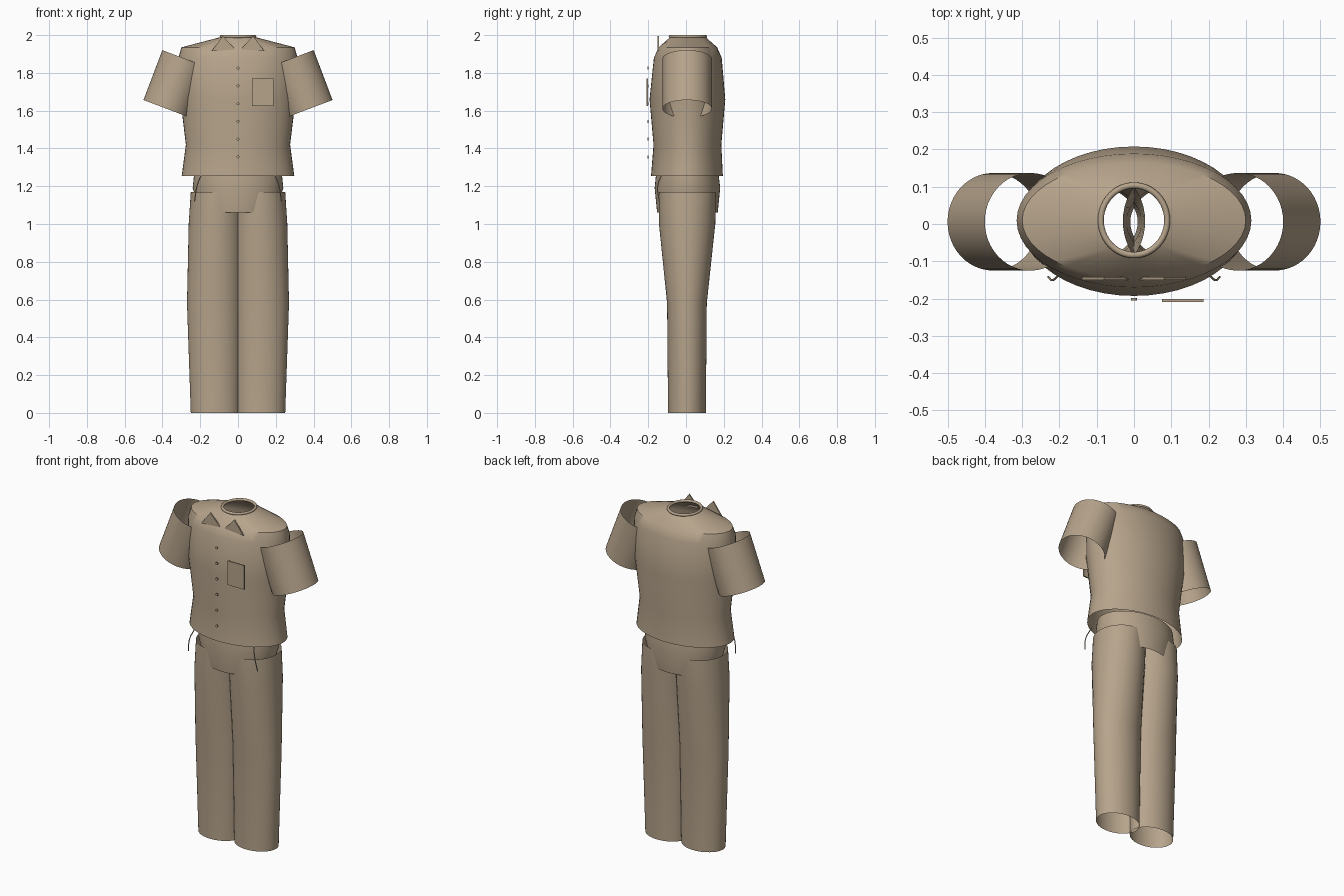
import bpy, bmesh, math
from mathutils import Vector, Matrix

cube = bpy.data.objects.get("Cube")
if cube:
    bpy.data.objects.remove(cube, do_unlink=True)

khaki = bpy.data.materials.new("khaki_cloth")
khaki.use_nodes = True
khaki.diffuse_color = (0.47, 0.37, 0.26, 1)
khaki.node_tree.nodes["Principled BSDF"].inputs["Base Color"].default_value = khaki.diffuse_color


def finish(bm, name, smooth=True):
    bmesh.ops.recalc_face_normals(bm, faces=bm.faces[:])
    mesh = bpy.data.meshes.new(name)
    bm.to_mesh(mesh)
    bm.free()
    obj = bpy.data.objects.new(name, mesh)
    bpy.context.collection.objects.link(obj)
    mesh.materials.append(khaki)
    if smooth:
        bpy.ops.object.select_all(action='DESELECT')
        obj.select_set(True)
        bpy.context.view_layer.objects.active = obj
        bpy.ops.object.shade_smooth_by_angle(angle=math.radians(40))
    return obj


def tube(name, rings, sides=48):
    """Open cloth tube through ellipses (z, centre x, half width, front y, back y)."""
    bm = bmesh.new()
    loops = []
    for z, cx, hw, front, back in rings:
        cy, hd = (front + back) / 2, (back - front) / 2
        angles = [2 * math.pi * i / sides for i in range(sides)]
        loops.append([bm.verts.new((cx + hw * math.cos(a), cy + hd * math.sin(a), z)) for a in angles])
    for low, high in zip(loops, loops[1:]):
        for i in range(sides):
            j = (i + 1) % sides
            bm.faces.new((low[i], low[j], high[j], high[i]))
    return finish(bm, name)


def plate(name, outline, y, depth):
    """Flat piece in the xz plane, extruded backwards."""
    bm = bmesh.new()
    face = bm.faces.new([bm.verts.new((x, y, z)) for x, z in outline])
    new = bmesh.ops.extrude_face_region(bm, geom=[face])["geom"]
    bmesh.ops.translate(bm, vec=(0, depth, 0), verts=[v for v in new if isinstance(v, bmesh.types.BMVert)])
    return finish(bm, name, False)


# Shirt body, open at hem and neck
tube("shirt_body", [
    (1.255, 0, 0.298, -0.185, 0.195),
    (1.42, 0, 0.276, -0.172, 0.187),
    (1.66, 0, 0.305, -0.193, 0.208),
    (1.88, 0, 0.315, -0.17, 0.189),
    (1.935, 0, 0.30, -0.145, 0.165),
    (1.99, 0, 0.09, -0.083, 0.103)])

# Neck band
bpy.ops.mesh.primitive_torus_add(major_radius=0.089, minor_radius=0.008, major_segments=48,
                                 minor_segments=10, location=(0, 0.01, 1.992))
band = bpy.context.object
band.name = "neck_band"
band.scale = (1, 1.05, 1)
band.data.materials.append(khaki)
bpy.ops.object.shade_smooth()

# Pelvis of the trousers
tube("trouser_hips", [
    (1.06, 0, 0.20, -0.153, 0.168),
    (1.19, 0, 0.24, -0.166, 0.181),
    (1.27, 0, 0.232, -0.158, 0.172)])

for side, s in (("left", 1), ("right", -1)):
    # Trouser leg
    tube(side + "_trouser_leg", [
        (0.0, s * 0.12, 0.13, -0.095, 0.105),
        (0.58, s * 0.125, 0.145, -0.10, 0.11),
        (1.0, s * 0.117, 0.144, -0.143, 0.155),
        (1.17, s * 0.11, 0.14, -0.143, 0.158)])

    # Short sleeve, an open tilted cylinder
    top, bottom = Vector((s * 0.278, 0.006, 1.874)), Vector((s * 0.378, 0.006, 1.61))
    axis = top - bottom
    bm = bmesh.new()
    bmesh.ops.create_cone(bm, cap_ends=False, segments=48, radius1=0.131, radius2=0.131,
                          depth=axis.length)
    turn = Matrix.Rotation(-s * math.atan2(abs(axis.x), axis.z), 4, 'Y')
    bmesh.ops.transform(bm, matrix=Matrix.Translation((top + bottom) / 2) @ turn, verts=bm.verts[:])
    finish(bm, side + "_sleeve")

    # Collar point
    plate(side + "_collar_point",
          [(s * 0.08, 1.995), (s * 0.14, 1.915), (s * 0.015, 1.925)], -0.15, 0.008)

    # Slanted hip pocket seam
    curve = bpy.data.curves.new(side + "_pocket_seam", 'CURVE')
    curve.dimensions = '3D'
    curve.bevel_depth = 0.003
    curve.bevel_resolution = 1
    spline = curve.splines.new('BEZIER')
    path = [(0.195, -0.13, 1.26), (0.217, -0.15, 1.2), (0.23, -0.142, 1.12)]
    spline.bezier_points.add(len(path) - 1)
    for point, (x, y, z) in zip(spline.bezier_points, path):
        point.co = (s * x, y, z)
        point.handle_left_type = point.handle_right_type = 'AUTO'
    curve.materials.append(khaki)
    bpy.context.collection.objects.link(bpy.data.objects.new(side + "_pocket_seam", curve))

# Chest pocket
plate("chest_pocket", [(0.075, 1.625), (0.187, 1.625), (0.187, 1.77), (0.075, 1.77)], -0.209, 0.008)

# Front buttons
for i in range(6):
    bm = bmesh.new()
    bmesh.ops.create_cone(bm, cap_ends=True, segments=16, radius1=0.008, radius2=0.008, depth=0.006)
    place = Matrix.Translation((0, -0.202, 1.355 + i * 0.094)) @ Matrix.Rotation(math.pi / 2, 4, 'X')
    bmesh.ops.transform(bm, matrix=place, verts=bm.verts[:])
    finish(bm, "button_%d" % (i + 1))
